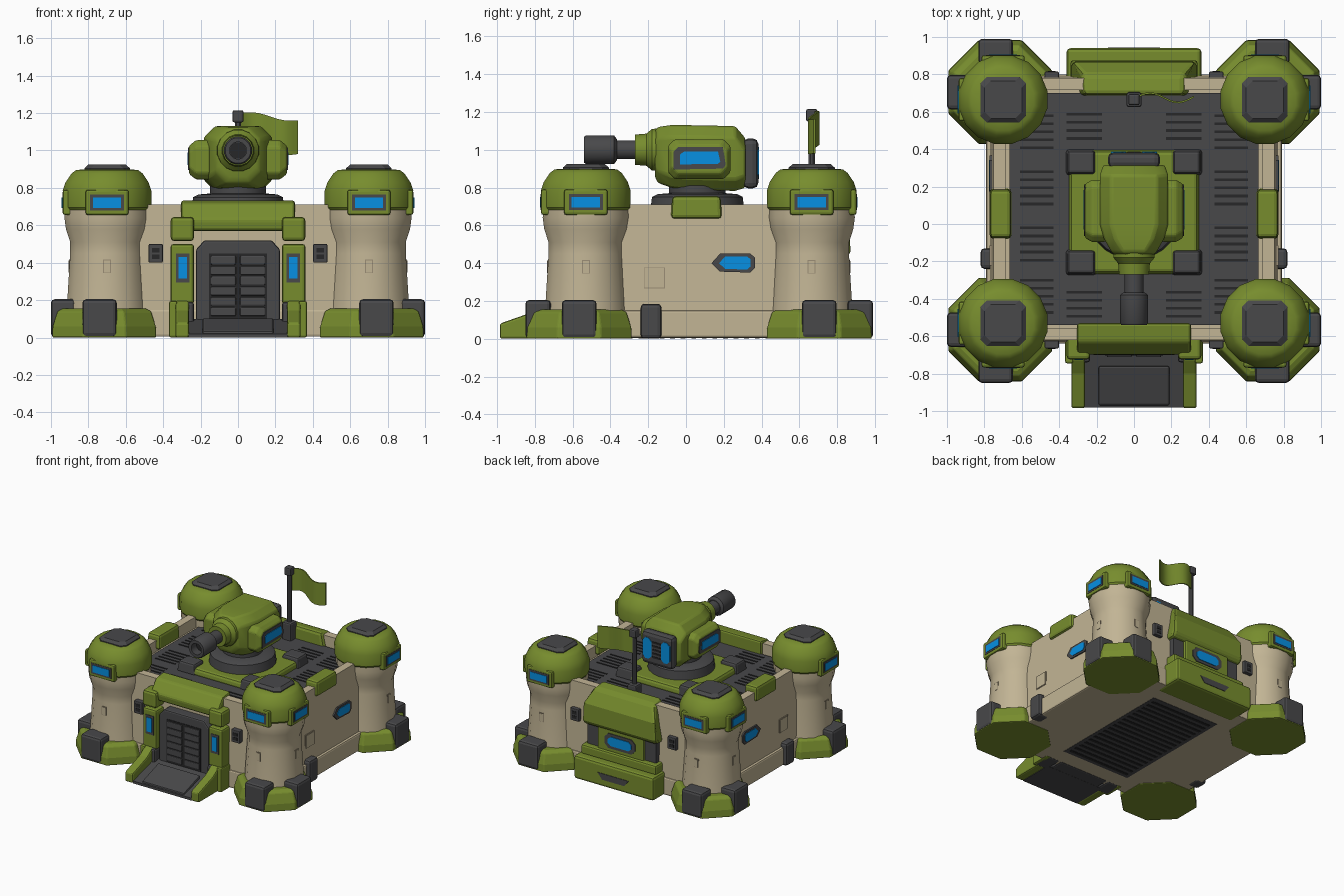
import bpy, bmesh, math
from mathutils import Vector

if "Cube" in bpy.data.objects:
    bpy.data.objects.remove(bpy.data.objects["Cube"])


def material(name, r, g, b):
    m = bpy.data.materials.new(name)
    m.use_nodes = True
    m.diffuse_color = (r, g, b, 1)
    m.node_tree.nodes["Principled BSDF"].inputs["Base Color"].default_value = (r, g, b, 1)
    return m


GREEN = material("olive green", 0.185, 0.265, 0.027)
SAND = material("sand", 0.54, 0.46, 0.3)
SHADE = material("dark sand", 0.33, 0.27, 0.18)
DARK = material("charcoal", 0.065, 0.065, 0.068)
BLACK = material("black", 0.02, 0.02, 0.021)
BLUE = material("bright blue", 0.002, 0.28, 0.76)


def finish(name, bm, mat, bevel=0.0, smooth=False):
    bmesh.ops.recalc_face_normals(bm, faces=bm.faces)
    me = bpy.data.meshes.new(name)
    bm.to_mesh(me)
    bm.free()
    me.materials.append(mat)
    ob = bpy.data.objects.new(name, me)
    bpy.context.collection.objects.link(ob)
    if bevel:
        mod = ob.modifiers.new("bevel", "BEVEL")
        mod.width, mod.segments, mod.limit_method = bevel, 2, "ANGLE"
    if smooth:
        bpy.ops.object.select_all(action="DESELECT")
        ob.select_set(True)
        bpy.context.view_layer.objects.active = ob
        bpy.ops.object.shade_smooth_by_angle(angle=math.radians(35))
    return ob


def loft(name, rings, mat, bevel=0.0, smooth=False):
    """Skin a list of point rings and cap both ends."""
    bm = bmesh.new()
    loops = [[bm.verts.new(p) for p in ring] for ring in rings]
    n = len(loops[0])
    for a, b in zip(loops, loops[1:]):
        for i in range(n):
            bm.faces.new((a[i], a[(i + 1) % n], b[(i + 1) % n], b[i]))
    bm.faces.new(loops[0])
    bm.faces.new(loops[-1])
    return finish(name, bm, mat, bevel, smooth)


def chamfered(w, h, c):
    """Outline of a w by h half-size rectangle with cut corners."""
    return [(w, c - h), (w, h - c), (w - c, h), (c - w, h), (-w, h - c), (-w, c - h), (c - w, -h), (w - c, -h)]


def box(name, x, y, z, mat, bevel=0.0, top=1.0):
    """Box from (low, high) ranges; top scales the upper face."""
    cx, cy = sum(x) / 2, sum(y) / 2
    ring = [(x[0], y[0]), (x[1], y[0]), (x[1], y[1]), (x[0], y[1])]
    return loft(name, [[(cx + (px - cx) * s, cy + (py - cy) * s, h) for px, py in ring]
                       for h, s in ((z[0], 1), (z[1], top))], mat, bevel)


def prism(name, pts, span, mat, axis="x", bevel=0.0):
    """Extrude a (y,z) profile along x, or an (x,z) profile along y."""
    place = (lambda p, t: (t, p[0], p[1])) if axis == "x" else (lambda p, t: (p[0], t, p[1]))
    return loft(name, [[place(p, t) for p in pts] for t in span], mat, bevel)


def lathe(name, centre, profile, mat, sides=16, axis="z", smooth=True, bevel=0.0):
    """Rings of (flat-to-flat radius, height) about z, or about -y."""
    c, rings = Vector(centre), []
    for r, h in profile:
        ring = []
        for i in range(sides):
            a = (i + 0.5) * math.tau / sides
            u, v = (f(a) * r / math.cos(math.pi / sides) for f in (math.cos, math.sin))
            ring.append(c + Vector((u, v, h) if axis == "z" else (u, -h, v)))
        rings.append(ring)
    return loft(name, rings, mat, bevel, smooth)


def outward(name, c, d, reach, half, z, mat, bevel=0.0):
    """Box standing off centre c in axis direction d."""
    if d[0]:
        x, y = [c[0] + d[0] * r for r in reach], (c[1] - half, c[1] + half)
    else:
        x, y = (c[0] - half, c[0] + half), [c[1] + d[1] * r for r in reach]
    return box(name, x, y, z, mat, bevel)


# Corner towers
for sx in (1, -1):
    for sy, ty, by in ((-1, -0.53, -0.565), (1, 0.665, 0.705)):
        c, b = (0.7 * sx, ty, 0), (0.715 * sx, by, 0)
        lathe("tower_shaft", c, [(0.22, 0.1), (0.215, 0.16), (0.197, 0.45), (0.197, 0.51),
                                 (0.22, 0.58), (0.228, 0.64), (0.225, 0.72)], SAND)
        lathe("tower_cap", c, [(0.225, 0.68), (0.236, 0.695), (0.237, 0.785), (0.222, 0.83),
                               (0.19, 0.877), (0.165, 0.896), (0.1, 0.9)], GREEN)
        loft("tower_hatch", [[(c[0] + x, ty + y, z) for x, y in chamfered(w, w, 0.035)]
                             for w, z in ((0.122, 0.88), (0.122, 0.905), (0.1, 0.925))], DARK)
        lathe("tower_foot", b, [(0.278, 0), (0.275, 0.06), (0.25, 0.14), (0.22, 0.155)],
              GREEN, 8, smooth=False, bevel=0.008)
        for d in ((sx, 0), (0, sy)):
            outward("tower_window_hood", c, d, (0.18, 0.237), 0.115, (0.655, 0.79), GREEN, 0.012)
            outward("tower_window_frame", c, d, (0.2, 0.2395), 0.09, (0.68, 0.766), DARK)
            outward("tower_window", c, d, (0.2, 0.2425), 0.075, (0.693, 0.75), BLUE)
            outward("tower_slit_frame", c, d, (0.15, 0.2035), 0.021, (0.344, 0.416), SHADE)
            outward("tower_slit", c, d, (0.15, 0.206), 0.016, (0.349, 0.411), SAND)
            foot = (b[0] + 0.025 * sx * abs(d[1]), by)
            outward("tower_buttress", foot, d, (0.15, 0.285), 0.092, (0.003, 0.205), DARK, 0.02)

# Keep walls with sunken roof
bm = bmesh.new()
rings = [[bm.verts.new((x * w, 0.08 + y * l, z)) for x, y in ((-1, -1), (1, -1), (1, 1), (-1, 1))]
         for w, l, z in ((0.775, 0.715, 0.006), (0.75, 0.7, 0.71))]
for i in range(4):
    j = (i + 1) % 4
    bm.faces.new((rings[0][i], rings[0][j], rings[1][j], rings[1][i]))
bm.faces.new(rings[0])
roof = bm.faces.new(rings[1])
bmesh.ops.recalc_face_normals(bm, faces=bm.faces)
bmesh.ops.inset_region(bm, faces=[roof], thickness=0.09)
hole = bmesh.ops.extrude_face_region(bm, geom=[roof])
bmesh.ops.translate(bm, verts=[v for v in hole["geom"] if isinstance(v, bmesh.types.BMVert)],
                    vec=(0, 0, -0.09))
bmesh.ops.delete(bm, geom=[roof], context="FACES_ONLY")
finish("keep_walls", bm, SAND)
box("wall_skirt", (-0.79, 0.79), (-0.64, 0.8), (0.005, 0.15), SAND, 0.012)
box("roof_floor", (-0.665, 0.665), (-0.54, 0.7), (0.61, 0.63), DARK)

# Roof grilles
for sx in (1, -1):
    for start in (-0.48, -0.2, 0.1, 0.4):
        for k in range(5):
            y = start + k * 0.043
            box("roof_slot", sorted((0.43 * sx, 0.61 * sx)), (y, y + 0.014), (0.628, 0.634), BLACK)
    for start in (-0.5, 0.45):
        for k in range(4):
            y = start + k * 0.043
            box("roof_slot", sorted((0.17 * sx, 0.36 * sx)), (y, y + 0.014), (0.628, 0.634), BLACK)

# Side wall details
for s in (1, -1):
    box("wall_crest", sorted((0.655 * s, 0.772 * s)), (-0.08, 0.19), (0.635, 0.755), GREEN, 0.02, 0.95)
    hexagon = [(0.135, 0.4), (0.18, 0.355), (0.34, 0.35), (0.365, 0.375), (0.365, 0.43), (0.34, 0.45), (0.18, 0.45)]
    prism("side_window_frame", hexagon, (0.7 * s, 0.772 * s), DARK)
    prism("side_window", [(0.262 + (y - 0.255) * 0.73, 0.4 + (z - 0.4) * 0.68) for y, z in hexagon],
          (0.7 * s, 0.776 * s), BLUE)
    box("side_panel_edge", sorted((0.7 * s, 0.769 * s)), (-0.223, -0.112), (0.267, 0.378), SHADE)
    box("side_panel", sorted((0.7 * s, 0.772 * s)), (-0.219, -0.116), (0.271, 0.374), SAND)
    box("side_post", sorted((0.72 * s, 0.82 * s)), (-0.24, -0.13), (0, 0.185), DARK, 0.02)
    # Small wall vents, front and back
    for y in (-0.64, 0.79):
        box("wall_vent", (0.44 * s - 0.038, 0.44 * s + 0.038), (y - 0.025, y + 0.025), (0.4, 0.5), DARK, 0.006)
        for z in (0.42, 0.455):
            box("vent_slot", (0.44 * s - 0.02, 0.44 * s + 0.02), (y - 0.028, y + 0.028), (z, z + 0.024), BLACK)

# Gate
arch = [(-0.225, 0), (0.225, 0), (0.225, 0.47), (0.18, 0.52), (-0.18, 0.52), (-0.225, 0.47)]
prism("gate_frame", arch, (-0.7, -0.58), DARK, "y", 0.012)
box("gate_recess", (-0.155, 0.155), (-0.704, -0.65), (0.1, 0.45), BLACK)
for s in (1, -1):
    for k in range(6):
        z = 0.115 + k * 0.055
        box("gate_louvre", sorted((0.012 * s, 0.145 * s)), (-0.712, -0.68), (z, z + 0.047), DARK, 0.006)
    side = sorted((0.235 * s, 0.36 * s))
    box("gate_pillar", side, (-0.72, -0.58), (0.18, 0.5), GREEN, 0.015)
    box("gate_pillar_foot", side, (-0.74, -0.58), (0, 0.19), DARK, 0.015)
    box("gate_pillar_guard", sorted((0.325 * s, 0.368 * s)), (-0.745, -0.58), (0, 0.195), GREEN, 0.01)
    box("gate_shoulder", side, (-0.725, -0.56), (0.515, 0.645), GREEN, 0.02)
    box("gate_light_frame", sorted((0.258 * s, 0.332 * s)), (-0.724, -0.7), (0.295, 0.45), DARK)
    box("gate_light", sorted((0.273 * s, 0.317 * s)), (-0.728, -0.7), (0.315, 0.43), BLUE)
    prism("ramp_rail", [(-0.985, 0), (-0.985, 0.08), (-0.8, 0.145), (-0.72, 0.2), (-0.72, 0)],
          (0.262 * s, 0.335 * s), GREEN, bevel=0.012)
prism("gate_lintel", [(-0.53, 0.57), (-0.69, 0.57), (-0.7, 0.63), (-0.63, 0.72), (-0.53, 0.735)],
      (-0.305, 0.305), GREEN, bevel=0.015)
prism("ramp_bed", [(-0.98, 0), (-0.98, 0.02), (-0.69, 0.1), (-0.69, 0)], (-0.265, 0.265), DARK)
prism("ramp_plate", [(-0.97, 0), (-0.97, 0.035), (-0.76, 0.105), (-0.76, 0)], (-0.19, 0.19), DARK, bevel=0.01)

# Rear annex
box("annex_foot", (-0.36, 0.36), (0.7, 0.94), (0, 0.19), GREEN, 0.02)
box("annex_step", (-0.34, 0.34), (0.7, 0.875), (0.18, 0.26), GREEN, 0.015)
box("annex_core", (-0.31, 0.31), (0.7, 0.83), (0.2, 0.48), DARK)
box("annex_panel", (-0.21, 0.21), (0.7, 0.85), (0.24, 0.45), GREEN, 0.015)
hood = prism("annex_hood", [(0.68, 0.42), (0.85, 0.42), (0.87, 0.46), (0.865, 0.6), (0.8, 0.715), (0.69, 0.735)],
             (-0.335, 0.335), GREEN, bevel=0.025)
for v in hood.data.vertices:
    if v.co.z > 0.7:
        v.co.x *= 0.8
slot = [(x, z + 0.345) for x, z in chamfered(0.14, 0.06, 0.035)]
prism("annex_window_frame", slot, (0.8, 0.856), DARK, "y")
prism("annex_window", [(x * 0.76, 0.345 + (z - 0.345) * 0.62) for x, z in slot], (0.8, 0.861), BLUE, "y")
prism("annex_foot_notch", [(-0.14, 0.11), (-0.1, 0.06), (0.1, 0.06), (0.14, 0.11)], (0.9, 0.944), DARK, "y")

# Turret platform
box("turret_platform", (-0.35, 0.35), (-0.27, 0.4), (0.62, 0.68), GREEN, 0.02, 0.97)
for s in (1, -1):
    for y in (-0.205, 0.33):
        box("platform_block", sorted((0.2 * s, 0.365 * s)), (y - 0.07, y + 0.07), (0.62, 0.71), DARK, 0.015, 0.85)
lathe("turret_ring", (0, 0.06, 0), [(0.25, 0.67), (0.24, 0.75), (0.21, 0.765), (0.15, 0.77), (0.15, 0.81)], DARK, 24)

# Turret body, narrowed towards the barrel
sections = [(0.315, 0.165, 0.8, 1.06), (0.26, 0.183, 0.782, 1.125), (0, 0.183, 0.79, 1.13),
            (-0.08, 0.16, 0.8, 1.13), (-0.15, 0.12, 0.825, 1.12), (-0.165, 0.105, 0.86, 1.1)]
loft("turret_body", [[(x, y, (lo + hi) / 2 + z) for x, z in chamfered(w, (hi - lo) / 2, 0.06)]
                     for y, w, lo, hi in sections], GREEN, 0.015, True)
lathe("turret_nose", (0, 0, 1.0), [(0.115, 0.1), (0.11, 0.18), (0.085, 0.21), (0.08, 0.27)], GREEN, 16, "y")
lathe("barrel", (0, 0, 1.0), [(0.05, 0.24), (0.05, 0.4)], DARK, 16, "y")
lathe("muzzle", (0, 0, 1.0), [(0.055, 0.365), (0.075, 0.38), (0.075, 0.53), (0.068, 0.54), (0.045, 0.54),
                              (0.045, 0.47)], DARK, 16, "y")
lathe("muzzle_bore", (0, 0, 1.0), [(0.044, 0.468), (0.044, 0.473)], BLACK, 16, "y")
for s in (1, -1):
    loft("turret_pod", [[(x * s, 0.07 + y, 0.95 + z) for y, z in chamfered(w, h, 0.035)]
                        for x, w, h in ((0.15, 0.165, 0.105), (0.225, 0.165, 0.105), (0.262, 0.145, 0.075))],
         GREEN, 0.01)
    pane = [(-0.065, 0.895), (0.195, 0.9), (0.21, 0.92), (0.195, 1.015), (-0.04, 1.015), (-0.065, 0.99)]
    prism("pod_window_frame", pane, (0.2 * s, 0.266 * s), DARK)
    prism("pod_window", [(0.075 + (y - 0.072) * 0.77, 0.957 + (z - 0.957) * 0.56) for y, z in pane],
          (0.2 * s, 0.271 * s), BLUE)
    prism("rear_light", [(0.083 * s + x, 0.93 + z) for x, z in chamfered(0.04, 0.085, 0.025)],
          (0.35, 0.387), BLUE, "y")
box("turret_back", (-0.14, 0.14), (0.3, 0.383), (0.795, 1.06), DARK, 0.03)
for k in range(5):
    z = 0.86 + k * 0.03
    box("rear_grille", (-0.036, 0.036), (0.37, 0.387), (z, z + 0.014), BLACK)

# Flag
box("flag_socket", (-0.04, 0.04), (0.625, 0.705), (0.6, 0.77), DARK, 0.012)
lathe("flag_pole", (0, 0.665, 0), [(0.017, 0.7), (0.017, 1.18)], DARK, 8)
box("flag_finial", (-0.03, 0.03), (0.635, 0.695), (1.15, 1.215), DARK, 0.01)
rows = []
for k in range(13):
    t = k / 12
    x, y = 0.01 + 0.31 * t, 0.675 + 0.025 * math.sin(t * 6.5)
    hi, lo = 1.2 - 0.035 * t + 0.012 * math.sin(t * 6), 1.02 - 0.035 * t + 0.015 * math.sin(t * 6)
    rows.append([(x, y - 0.005, lo), (x, y + 0.005, lo), (x, y + 0.005, hi), (x, y - 0.005, hi)])
loft("flag", rows, GREEN, smooth=True)

# Underside grille
box("underside_plate", (-0.31, 0.31), (-0.45, 0.6), (0.003, 0.01), DARK)
for k in range(18):
    y = -0.42 + k * 0.056
    box("underside_slot", (-0.28, 0.28), (y, y + 0.025), (0.001, 0.006), BLACK)
